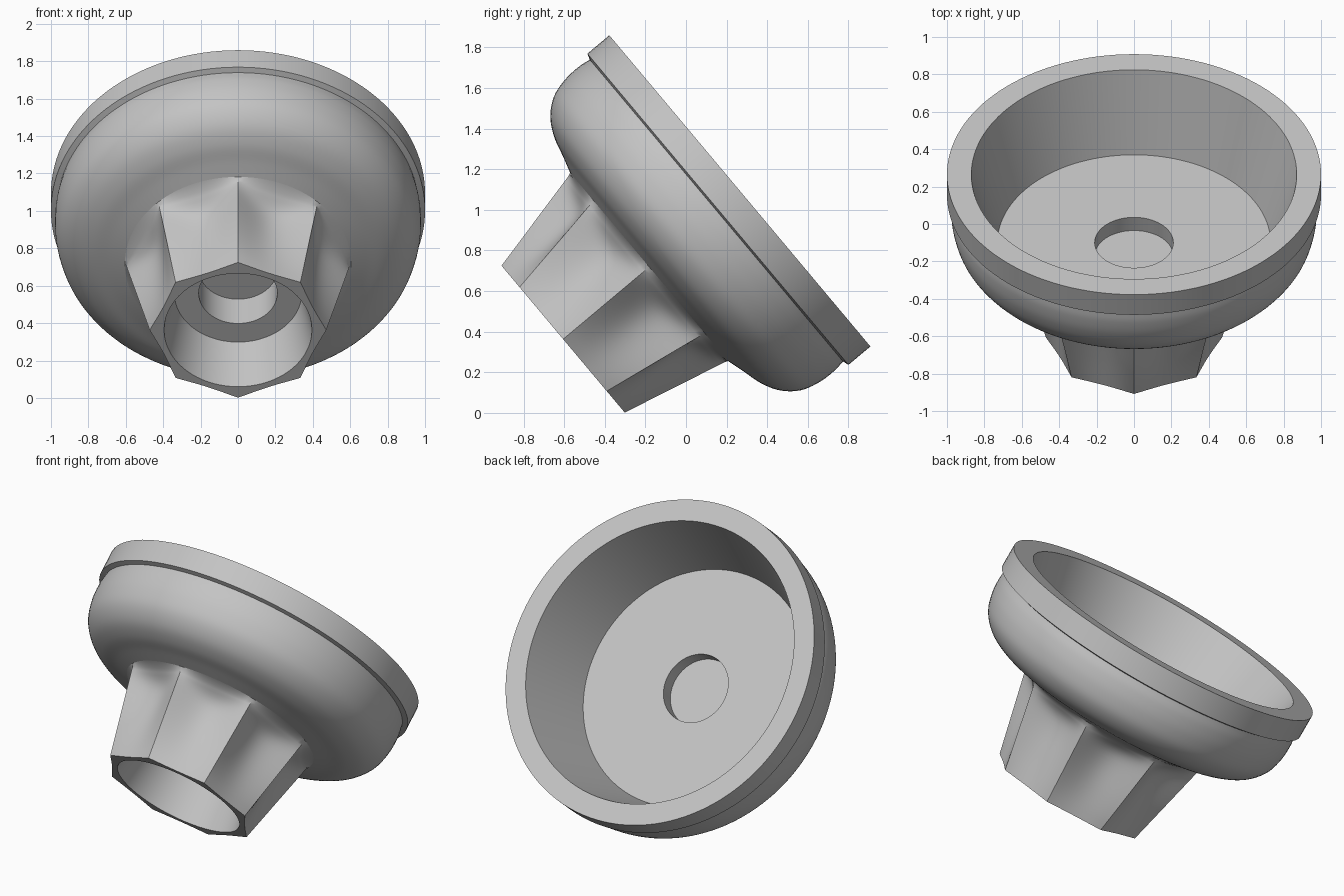
import bpy
from math import sin, cos, pi, radians
from mathutils import Vector

if "Cube" in bpy.data.objects:
    bpy.data.objects.remove(bpy.data.objects["Cube"], do_unlink=True)

SEGMENTS = 128
FLUTES = 8
TILT = radians(-50)
FOOT_CENTRE = Vector((0, -0.605, 0.363))

grey = bpy.data.materials.new("plain_grey")
grey.use_nodes = True
colour = (0.55, 0.55, 0.55, 1)
grey.diffuse_color = colour
grey.node_tree.nodes["Principled BSDF"].inputs["Base Color"].default_value = colour


def smooth_profile(points, steps=5):
    """Run a smooth curve through (radius, height) points."""
    pts = [Vector(p) for p in points]
    pts = [2 * pts[0] - pts[1]] + pts + [2 * pts[-1] - pts[-2]]
    out = []
    for a, b, c, d in zip(pts, pts[1:], pts[2:], pts[3:]):
        for k in range(steps):
            t = k / steps
            out.append(0.5 * (2 * b + (c - a) * t + (2 * a - 5 * b + 4 * c - d) * t * t
                              + (3 * b - a - 3 * c + d) * t ** 3))
    return out + [pts[-2]]


def lathe(name, profile, radius_at=lambda r, h, angle, row: r):
    """Spin a profile about the tilted axis; radius_at may vary the radius."""
    verts, faces, rows = [], [], []
    for row, (r, h) in enumerate(profile):
        if r == 0:
            rows.append([len(verts)] * SEGMENTS)
            verts.append((0, 0, h))
            continue
        rows.append(list(range(len(verts), len(verts) + SEGMENTS)))
        for i in range(SEGMENTS):
            a = 2 * pi * i / SEGMENTS
            q = radius_at(r, h, a, row)
            verts.append((q * cos(a), q * sin(a), h))
    for low, high in zip(rows, rows[1:]):
        for i in range(SEGMENTS):
            j = (i + 1) % SEGMENTS
            faces.append(tuple(dict.fromkeys((low[i], low[j], high[j], high[i]))))
    mesh = bpy.data.meshes.new(name)
    mesh.from_pydata(verts, [], faces)
    mesh.materials.append(grey)
    obj = bpy.data.objects.new(name, mesh)
    bpy.context.collection.objects.link(obj)
    obj.location = FOOT_CENTRE
    obj.rotation_euler.x = TILT
    bpy.ops.object.select_all(action="DESELECT")
    obj.select_set(True)
    bpy.context.view_layer.objects.active = obj
    bpy.ops.object.shade_smooth_by_angle(angle=radians(28))
    return obj


def fluted(r, h, angle, row):
    """Raise eight sharp ridges that end just below the bowl."""
    if row == 0 or h > 0.537:
        return r
    pitch = 2 * pi / FLUTES
    off = abs((angle + pitch / 2) % pitch - pitch / 2) / (pitch / 2)
    ridge = 0.472 + 0.235 * h
    return r + max(0, ridge - r) * (1 - off) ** 2


# Stepped blind recess under the foot
lathe("foot_recess", [(0, 0.507), (0.21, 0.507), (0.21, 0.305), (0.34, 0.305), (0.395, 0)])

# Foot with its flat end ring and ridges
foot_side = smooth_profile([(0.43, 0), (0.44, 0.2), (0.455, 0.38), (0.485, 0.47),
                            (0.555, 0.535)], 4)
lathe("fluted_foot", [(0.395, 0)] + foot_side + [(0.605, 0.553)], fluted)

# Rounded bowl outside
lathe("bowl", smooth_profile([(0.605, 0.553), (0.69, 0.578), (0.79, 0.606), (0.88, 0.656),
                              (0.945, 0.735), (0.973, 0.83), (0.978, 0.92), (0.97, 0.985)]))

# Raised rim band and its flat top
lathe("rim_band", [(0.97, 0.985), (1, 0.995), (1, 1.136), (0.87, 1.136)])

# Tapered cup inside, with a shallow socket in its floor
lathe("cup_lining", [(0.87, 1.136), (0.73, 0.66), (0.21, 0.66), (0.21, 0.568), (0, 0.568)])
